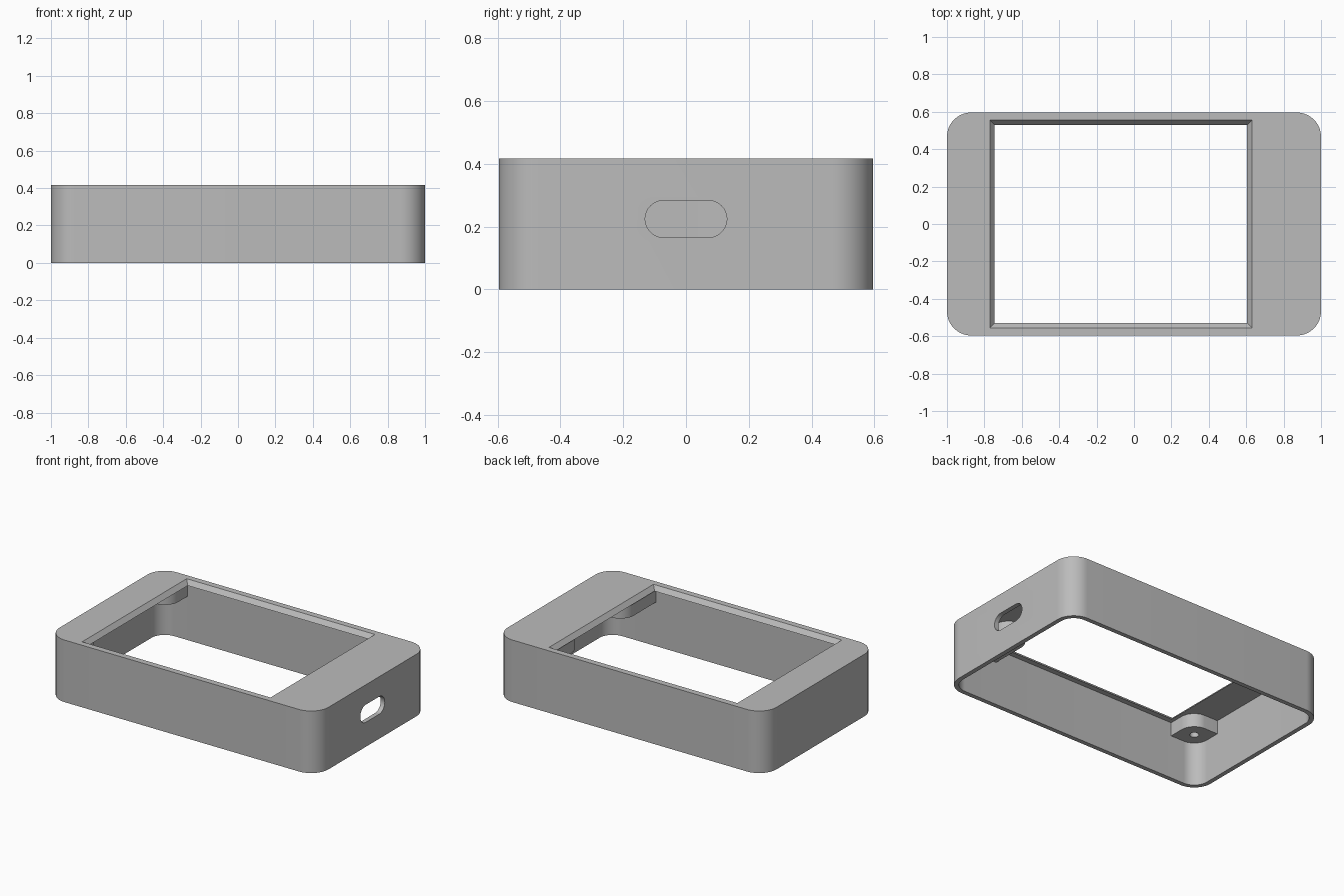
import bpy, bmesh, math

if "Cube" in bpy.data.objects:
    bpy.data.objects.remove(bpy.data.objects["Cube"], do_unlink=True)

# Overall sizes
HX, HY, H = 1.0, 0.596, 0.417
WALL, LID, R = 0.03, 0.03, 0.13
UNDER = H - LID
BOSS_Z = 0.295

grey = bpy.data.materials.new("plain_grey")
grey.use_nodes = True
grey.diffuse_color = (0.5, 0.5, 0.5, 1)
grey.node_tree.nodes["Principled BSDF"].inputs["Base Color"].default_value = (0.5, 0.5, 0.5, 1)


def rounded(x0, x1, y0, y1, radii, steps=16):
    """Counter-clockwise rectangle; radii start at the (x1, y1) corner."""
    pts = []
    corners = [(x1, y1, -1, -1), (x0, y1, 1, -1), (x0, y0, 1, 1), (x1, y0, -1, 1)]
    for i, ((x, y, sx, sy), r) in enumerate(zip(corners, radii)):
        if r == 0:
            pts.append((x, y))
            continue
        for k in range(steps + 1):
            a = math.pi / 2 * (i + k / steps)
            pts.append((x + sx * r + r * math.cos(a), y + sy * r + r * math.sin(a)))
    return pts


def loft(name, low, high):
    """Closed solid between two matching loops of 3D points."""
    bm = bmesh.new()
    a = [bm.verts.new(p) for p in low]
    b = [bm.verts.new(p) for p in high]
    n = len(a)
    for i in range(n):
        j = (i + 1) % n
        bm.faces.new((a[i], a[j], b[j], b[i]))
    bm.faces.new(a[::-1])
    bm.faces.new(b)
    bmesh.ops.recalc_face_normals(bm, faces=bm.faces)
    mesh = bpy.data.meshes.new(name)
    bm.to_mesh(mesh)
    bm.free()
    mesh.materials.append(grey)
    ob = bpy.data.objects.new(name, mesh)
    bpy.context.collection.objects.link(ob)
    return ob


def prism(name, outline, z0, z1):
    return loft(name, [(x, y, z0) for x, y in outline], [(x, y, z1) for x, y in outline])


def cut(ob, cutters):
    """Subtract the cutters, keep the result and remove the helpers."""
    for c in cutters:
        c.hide_render = True
        mod = ob.modifiers.new("cut", 'BOOLEAN')
        mod.operation, mod.solver, mod.object = 'DIFFERENCE', 'EXACT', c
    deps = bpy.context.evaluated_depsgraph_get()
    mesh = bpy.data.meshes.new_from_object(ob.evaluated_get(deps))
    ob.modifiers.clear()
    ob.data = mesh
    for c in cutters:
        bpy.data.objects.remove(c, do_unlink=True)


def smooth(ob):
    bpy.ops.object.select_all(action='DESELECT')
    ob.select_set(True)
    bpy.context.view_layer.objects.active = ob
    bpy.ops.object.shade_smooth_by_angle(angle=math.radians(30))


# Case shell, open underneath
case = prism("case_shell", rounded(-HX, HX, -HY, HY, [R] * 4), 0, H)
ix, iy = HX - WALL, HY - WALL
cavity = prism("cavity_cutter", rounded(-ix, ix, -iy, iy, [R - WALL] * 4), -0.1, UNDER)


# Screen opening with sloping edges
def window_loop(z):
    g = 0.025 * (z - UNDER) / LID
    return [(x, y, z) for x, y in rounded(-0.745 - g, 0.605 + g, -0.53 - g, 0.53 + g, [0] * 4)]


window = loft("window_cutter", window_loop(UNDER - 0.01), window_loop(H + 0.01))

# Cable slot through the +x end
slot_outline = rounded(-0.13, 0.13, 0.165, 0.283, [0.059] * 4)
slot = loft("slot_cutter", [(0.9, y, z) for y, z in slot_outline],
            [(1.1, y, z) for y, z in slot_outline])
cut(case, [cavity, window, slot])
smooth(case)

# Screw bosses hanging under the lid, each with a blind hole
for side, word in ((-1, "front"), (1, "back")):
    for end, cx, cy, outline in (
            ("right", -0.87, -0.466, rounded(-0.98, -0.77, -0.576, -0.366, [0.1, 0, 0.11, 0])),
            ("left", 0.72, -0.33, rounded(0.62, 0.82, -0.576, -0.23, [0.1, 0.1, 0, 0]))):
        boss = prism(f"{word}_{end}_boss", [(x, -side * y) for x, y in outline],
                     BOSS_Z, UNDER + 0.01)
        ring = [(cx + 0.028 * math.cos(a), -side * cy + 0.028 * math.sin(a))
                for a in (math.tau * k / 24 for k in range(24))]
        cut(boss, [prism("hole_cutter", ring, BOSS_Z - 0.1, UNDER)])
        smooth(boss)
